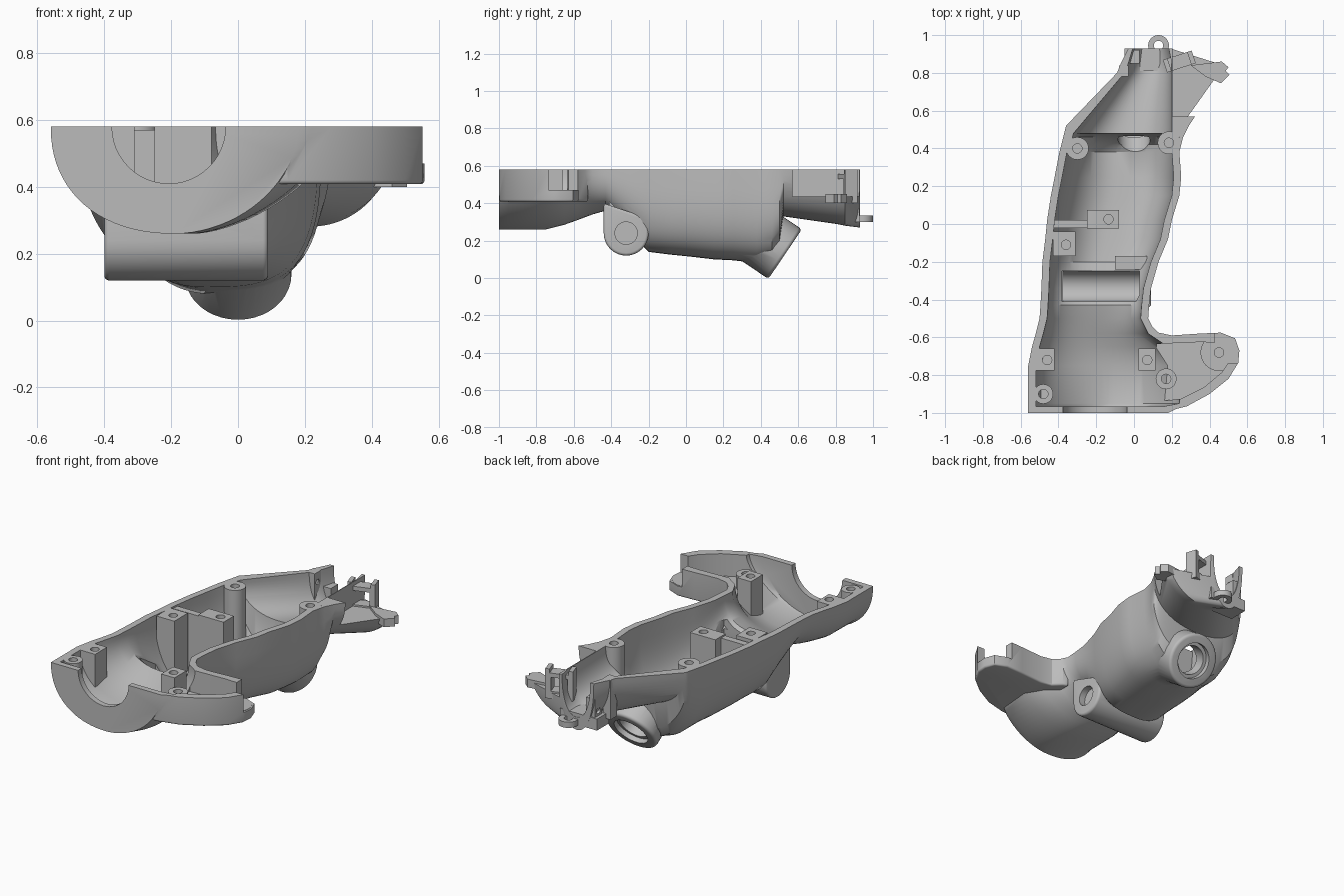
import bpy, bmesh, math
from mathutils import Vector

cube = bpy.data.objects.get("Cube")
if cube:
    bpy.data.objects.remove(cube, do_unlink=True)

grey = bpy.data.materials.new("plain_grey")
grey.use_nodes = True
tone = (0.5, 0.5, 0.5, 1)
grey.diffuse_color = tone
grey.node_tree.nodes["Principled BSDF"].inputs["Base Color"].default_value = tone

RIM = 0.58       # height of the open rim
WALL = 0.04      # shell thickness
LEFT_POWER = 2.2  # roundness of the -x side


def make(name, bm, bevel=0):
    bmesh.ops.recalc_face_normals(bm, faces=bm.faces)
    if bevel:
        sharp = [e for e in bm.edges if e.calc_face_angle(0) > 1.2]
        bmesh.ops.bevel(bm, geom=sharp, offset=bevel, segments=4, profile=0.5, affect='EDGES')
    mesh = bpy.data.meshes.new(name)
    bm.to_mesh(mesh)
    bm.free()
    mesh.materials.append(grey)
    ob = bpy.data.objects.new(name, mesh)
    bpy.context.collection.objects.link(ob)
    return ob


def skin(name, rings, bevel=0):
    """Closed solid through a row of rings with equal point counts."""
    bm = bmesh.new()
    rows = [[bm.verts.new(p) for p in ring] for ring in rings]
    n = len(rows[0])
    for a, b in zip(rows, rows[1:]):
        for i in range(n):
            j = (i + 1) % n
            bm.faces.new((a[i], a[j], b[j], b[i]))
    bm.faces.new(rows[0])
    bm.faces.new(rows[-1])
    return make(name, bm, bevel)


def prism(name, outline, lo, hi, axis='z', bevel=0):
    place = {'x': lambda u, v, w: (w, u, v),
             'y': lambda u, v, w: (u, w, v),
             'z': lambda u, v, w: (u, v, w)}[axis]
    return skin(name, [[place(u, v, w) for u, v in outline] for w in (lo, hi)], bevel)


def circle(u, v, r, n=32):
    return [(u + r * math.cos(math.tau * i / n), v + r * math.sin(math.tau * i / n)) for i in range(n)]


def rect(u0, u1, v0, v1):
    return [(u0, v0), (u1, v0), (u1, v1), (u0, v1)]


def combine(target, other, op='DIFFERENCE'):
    other.hide_render = True
    bpy.context.view_layer.update()
    mod = target.modifiers.new("combine", 'BOOLEAN')
    mod.operation, mod.solver, mod.object = op, 'EXACT', other
    bpy.ops.object.select_all(action='DESELECT')
    bpy.context.view_layer.objects.active = target
    target.select_set(True)
    bpy.ops.object.modifier_apply(modifier=mod.name)
    bpy.data.objects.remove(other, do_unlink=True)


def section(y, left, right, bottom, power, top):
    """Rounded U section, closed above the rim."""
    mid, half = (left + right) / 2, (right - left) / 2
    ring = [(right, y, top)]
    for i in range(41):
        a = math.pi * i / 40
        c, s = math.cos(a), max(math.sin(a), 0)
        p = 2 / (power if c > 0 else LEFT_POWER)
        x = mid + half * math.copysign(abs(c) ** p, c)
        ring.append((x, y, RIM - (RIM - bottom) * s ** p))
    return ring + [(left, y, top)]


# Grip stations: y, left, right, bottom, squareness of the +x side
stations = [
    (-1, -.56, .18, .26, 1.9), (-.95, -.56, .28, .26, 1.6), (-.75, -.56, .3, .26, 1.6),
    (-.65, -.54, .22, .285, 1.8), (-.58, -.52, .115, .31, 2.1), (-.5, -.5, .075, .34, 2.4),
    (-.43, -.495, .08, .36, 2.6), (-.34, -.49, .09, .28, 3), (-.2, -.485, .13, .14, 3.3),
    (-.08, -.47, .18, .125, 3.3), (.02, -.46, .2, .115, 3.3), (.15, -.44, .24, .1, 3.3),
    (.25, -.42, .25, .095, 3.3), (.38, -.395, .24, .08, 3.3), (.46, -.375, .26, .1, 3.2),
    (.5, -.365, .28, .16, 2.8), (.52, -.36, .29, .33, 2.4), (.8, -.09, .48, .29, 2.2),
    (.85, -.07, .47, .28, 2.2), (.93, -.03, .2, .27, 2.2)]


def envelope(name, gap, top):
    return skin(name, [section(y, l + gap, r - gap, b + gap, p, top) for y, l, r, b, p in stations])


shell = envelope("grip_shell", 0, RIM + .1)

# Side lobe of the base
lobe = [(.05, -.998), (.15, -.998), (.28, -.965), (.4, -.9), (.5, -.82), (.552, -.735), (.558, -.67),
        (.535, -.605), (.46, -.575), (.35, -.58), (.2, -.59), (.13, -.575), (.085, -.53), (.05, -.52)]
combine(shell, prism("lobe", lobe, .408, RIM + .11, bevel=.012), 'UNION')

# Cross housing under the grip, rounded along its lower side
arc = [(-.32 + .12 * math.cos(a), .24 + .12 * math.sin(a))
       for a in (-math.pi * i / 16 for i in range(17))]
combine(shell, prism("housing", arc + [(-.44, .4), (-.2, .32)], -.4, .09, 'x', .015), 'UNION')

# Tilted lens ring at the rear
aim = Vector((0, .83, -.56)).normalized()


def tilted(name, r, lo, hi, bevel=0):
    ob = prism(name, circle(0, 0, r, 40), lo, hi, 'z', bevel)
    ob.rotation_mode = 'QUATERNION'
    ob.rotation_quaternion = aim.to_track_quat('Z', 'Y')
    ob.location = (0, .53, .128)
    return ob


combine(shell, tilted("lens_ring", .16, -.2, 0, .018), 'UNION')

# Hollow interior
inner = []
for y, left, right, bottom, power in stations:
    if y > .51:
        right, bottom = .2 + WALL, bottom + .03
    if y < -.98:
        y, right = -.965, .2
    if .4 < y < .6:
        y -= WALL
    if y > .9:
        y, left, right = 1.05, .03 - WALL, .2
    inner.append(section(y, left + WALL, right - WALL, bottom + WALL, power, RIM + .3))
combine(shell, skin("hollow", inner))
pocket = [(.08, -.945), (.25, -.925), (.37, -.865), (.465, -.785), (.51, -.72), (.518, -.67),
          (.5, -.63), (.35, -.625), (.12, -.635)]
combine(shell, prism("lobe_pocket", pocket, .445, RIM + .32))
combine(shell, prism("lobe_gap", rect(.43, .8, -.735, -.4), .47, RIM + .34))
combine(shell, prism("housing_trough", rect(-.41, -.25, .24, .45), -.38, .03, 'x'))
combine(shell, prism("housing_round", circle(-.33, .24, .082), -.375, .035, 'x'))
combine(shell, prism("pivot_hole", circle(-.32, .24, .06), .05, .3, 'x'))
combine(shell, prism("front_notch", circle(-.207, RIM, .17, 48), -1.1, -.9, 'y'))
combine(shell, tilted("lens_bore", .085, -.3, .1))
combine(shell, tilted("lens_recess", .105, -.03, .12))
combine(shell, prism("tail_step", rect(.205, .9, .57, 1.2), .435, RIM + .36))
combine(shell, prism("rim_trim", rect(-2, 2, -2, 2), RIM, RIM + .5))
parts = [shell]


def fitted(name, outline, lo, hi):
    """Inner part whose foot ends inside the shell wall."""
    ob = prism(name, outline, lo, hi)
    combine(ob, envelope("limit", WALL / 2, RIM + .2), 'INTERSECT')
    parts.append(ob)
    return ob


def drill(ob, x, y, hi):
    combine(ob, prism("drill", circle(x, y, .025, 20), hi - .12, hi + .1))


# Round screw posts
for label, x, y, r, hi in [
        ("rear_left", -.3, .4, .06, RIM), ("rear_right", .185, .43, .06, RIM),
        ("front_corner", -.48, -.9, .052, RIM), ("lobe_root", .17, -.82, .055, .53)]:
    drill(fitted(label + "_post", circle(x, y, r), .1, hi), x, y, hi)

# Square screw posts: outline limits, hole
for label, box, x, y in [
        ("middle", (-.25, -.08, -.025, .075), -.135, .025),
        ("side", (-.43, -.31, -.17, -.04), -.36, -.11),
        ("front_left", (-.525, -.42, -.775, -.66), -.46, -.72),
        ("front_right", (.025, .115, -.775, -.66), .07, -.72)]:
    drill(fitted(label + "_block", rect(*box), .1, RIM), x, y, RIM)

# Internal ribs
fitted("cross_rib", rect(-.45, -.24, -.02, .02), .1, RIM - .01)
fitted("guide_rib", rect(-.1, .07, -.24, -.17), .1, .3)

# Low round pad at the lobe tip
pad = prism("lobe_tip_pad", circle(.45, -.68, .098), .42, .472)
drill(pad, .45, -.68, .55)
parts.append(pad)

# Tail plate with a cross hole
plate = prism("tail_plate", rect(.78, .84, .34, RIM), -.08, -.03, 'x')
combine(plate, prism("drill", circle(.81, .52, .016, 16), -.2, .2, 'x'))
parts.append(plate)

# Rear platform, screw tab and drilled lug
parts.append(prism("rear_platform", rect(-.05, .2, .81, .928), .3, .37))
tab = prism("rear_tab", circle(.13, .945, .055), .3, .335)
drill(tab, .13, .945, .38)
parts.append(tab)
lug = prism("rear_lug", rect(.85, .92, .3, .48), -.03, .03, 'x')
combine(lug, prism("drill", circle(.885, .4, .018, 16), -.2, .2, 'x'))
parts.append(lug)

# Small window frame, turned a little
frame = prism("window_frame", rect(-.08, .08, .4, RIM), -.035, .035, 'y')
combine(frame, prism("window", rect(-.048, .048, .445, .53), -.1, .1, 'y'))
combine(frame, prism("top_notch", rect(-.055, .055, .556, .65), -.1, .1, 'y'))
frame.location = (.24, .86, 0)
frame.rotation_euler.z = math.radians(18)
parts.append(frame)

# Claw at the tail end
parts.append(prism("tail_claw", [(.38, .78), (.46, .745), (.505, .79), (.485, .81),
                                 (.5, .83), (.465, .86), (.3, .84)], .4, .45))

for ob in parts:
    bpy.ops.object.select_all(action='DESELECT')
    bpy.context.view_layer.objects.active = ob
    ob.select_set(True)
    bpy.ops.object.shade_smooth_by_angle(angle=math.radians(32))
